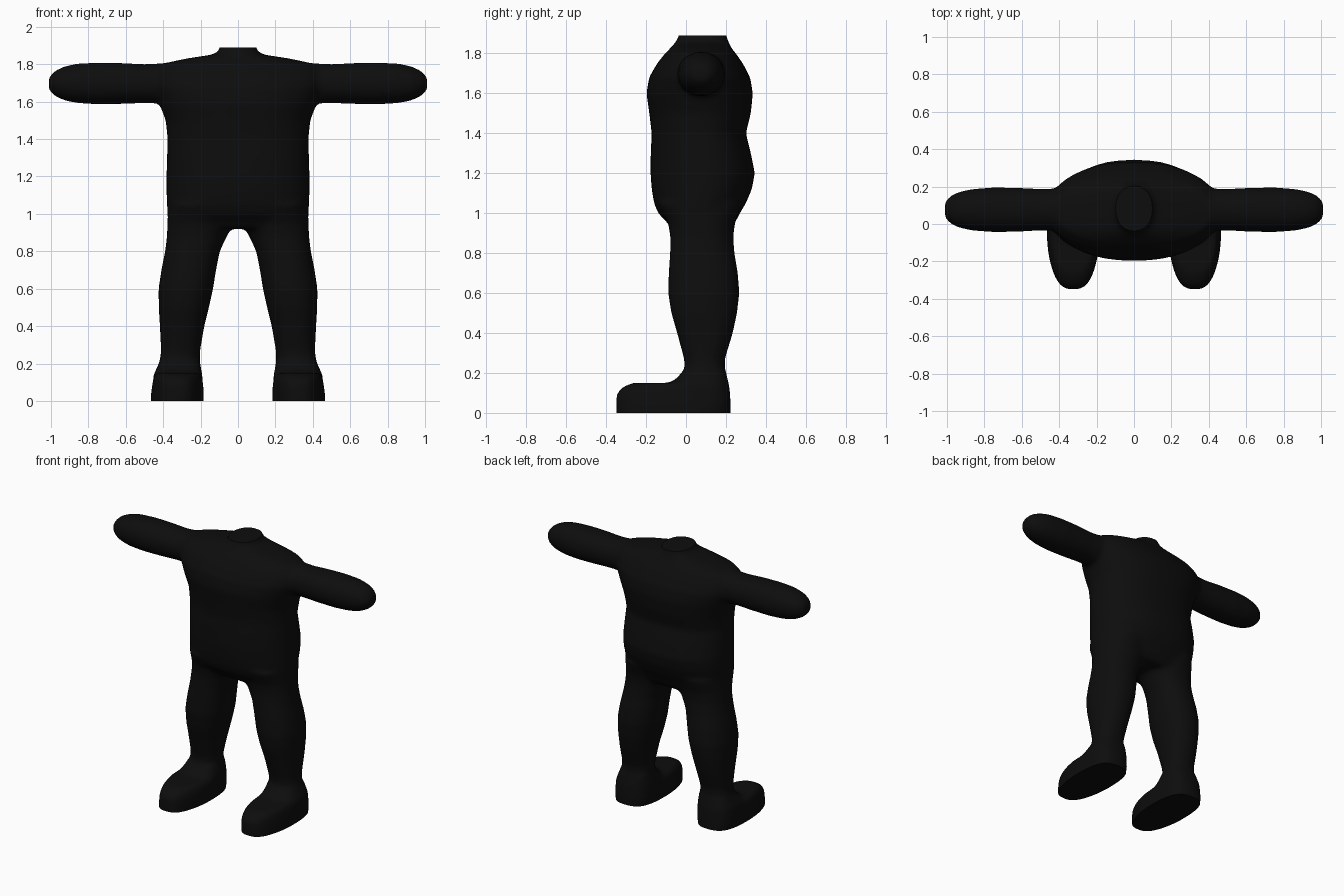
import bpy, bmesh, math
from mathutils import Vector

cube = bpy.data.objects.get("Cube")
if cube:
    bpy.data.objects.remove(cube)

SIDES = 40
bm = bmesh.new()


def spow(v, p):
    return math.copysign(abs(v) ** p, v)


def loft(rings, place, power):
    """Skin rings (t, a_min, a_max, b_min, b_max); place maps (a, b, t) to a point."""
    loops = []
    for t, a0, a1, b0, b1 in rings:
        loop = []
        for i in range(SIDES):
            ang = 2 * math.pi * i / SIDES
            a = (a0 + a1) / 2 + (a1 - a0) / 2 * spow(math.cos(ang), 2 / power)
            b = (b0 + b1) / 2 + (b1 - b0) / 2 * spow(math.sin(ang), 2 / power)
            loop.append(bm.verts.new(place(a, b, t)))
        loops.append(loop)
    for low, high in zip(loops, loops[1:]):
        for i in range(SIDES):
            j = (i + 1) % SIDES
            bm.faces.new((low[i], low[j], high[j], high[i]))
    bm.faces.new(loops[0][::-1])
    bm.faces.new(loops[-1])


# Torso and neck stub: height, half width, front, back
torso = [(.92, .33, -.07, .22), (.96, .37, -.10, .25), (1.0, .378, -.14, .27),
         (1.05, .38, -.16, .30), (1.12, .383, -.172, .33), (1.2, .383, -.178, .345),
         (1.3, .38, -.177, .325), (1.4, .377, -.172, .30), (1.5, .387, -.184, .325),
         (1.6, .425, -.198, .335), (1.68, .46, -.185, .322), (1.75, .46, -.145, .285),
         (1.80, .42, -.105, .25), (1.83, .28, -.075, .225), (1.853, .13, -.055, .215),
         (1.87, .105, -.045, .21), (1.89, .095, -.035, .2), (1.94, .09, -.03, .2)]
loft([(z, -w, w, f, b) for z, w, f, b in torso], lambda a, b, t: (a, b, t), 2.3)

# Limbs: each listed as (position, min, max, min, max)
leg = [(.1, .21, .425, .0, .2), (.2, .205, .42, -.005, .195), (.27, .202, .412, -.01, .195),
       (.4, .18, .418, -.045, .235), (.5, .155, .424, -.074, .256),
       (.6, .133, .425, -.09, .268), (.7, .117, .41, -.087, .26),
       (.8, .097, .39, -.08, .243), (.88, .06, .38, -.078, .237),
       (.95, .02, .378, -.09, .245), (1.05, .02, .37, -.14, .28)]
foot = [(-.06, .183, .468, -.345, .222), (.04, .183, .465, -.35, .224),
        (.09, .186, .458, -.348, .222), (.125, .192, .452, -.325, .218),
        (.15, .21, .44, -.27, .213)]
heel = [(.03, .187, .46, -.10, .222), (.14, .19, .452, -.10, .217),
        (.17, .197, .437, -.05, .208), (.21, .203, .42, -.015, .2)]
arm = [(.3, -.05, .2, 1.58, 1.81), (.42, -.035, .19, 1.59, 1.805),
       (.5, -.035, .188, 1.592, 1.8), (.62, -.042, .194, 1.588, 1.807),
       (.75, -.044, .196, 1.586, 1.809), (.86, -.036, .188, 1.592, 1.804),
       (.93, -.022, .174, 1.607, 1.788), (.98, .0, .152, 1.63, 1.765),
       (1.012, .035, .118, 1.662, 1.73)]
for s in (1, -1):
    loft(leg, lambda a, b, t: (s * a, b, t), 2.2)
    # Soles taper towards the toe
    def shoe(a, b, t):
        taper = 1 - .22 * max(0, (-b - .1) / .25)
        return (s * (.325 + (a - .325) * taper), b, t)
    loft(foot, shoe, 3)
    loft(heel, shoe, 2.8)
    loft(arm, lambda a, b, t: (s * t, a, b), 2.1)

bmesh.ops.recalc_face_normals(bm, faces=bm.faces)
mesh = bpy.data.meshes.new("body")
bm.to_mesh(mesh)
bm.free()
body = bpy.data.objects.new("body", mesh)
bpy.context.collection.objects.link(body)
bpy.context.view_layer.objects.active = body
body.select_set(True)

# Fuse the parts into one skin and soften the joins
fuse = body.modifiers.new("fuse", "REMESH")
fuse.mode = "VOXEL"
fuse.voxel_size = .015
soften = body.modifiers.new("soften", "SMOOTH")
soften.factor = .5
soften.iterations = 8
for name in ("fuse", "soften"):
    bpy.ops.object.modifier_apply(modifier=name)

# Trim flat soles and a flat neck opening
bm = bmesh.new()
bm.from_mesh(body.data)
for z, side in ((0, -1), (1.89, 1)):
    cut = bmesh.ops.bisect_plane(bm, geom=bm.verts[:] + bm.edges[:] + bm.faces[:],
                                 plane_co=Vector((0, 0, z)), plane_no=Vector((0, 0, side)),
                                 clear_outer=True)
    rim = [e for e in cut["geom_cut"] if isinstance(e, bmesh.types.BMEdge)]
    bmesh.ops.holes_fill(bm, edges=rim, sides=0)
bmesh.ops.recalc_face_normals(bm, faces=bm.faces)
bm.to_mesh(body.data)
bm.free()

# One near-black colour all over
black = bpy.data.materials.new("near black")
black.use_nodes = True
colour = (.004, .004, .004, 1)
black.diffuse_color = colour
black.node_tree.nodes["Principled BSDF"].inputs["Base Color"].default_value = colour
body.data.materials.clear()
body.data.materials.append(black)
bpy.ops.object.shade_smooth_by_angle(angle=math.radians(50))
